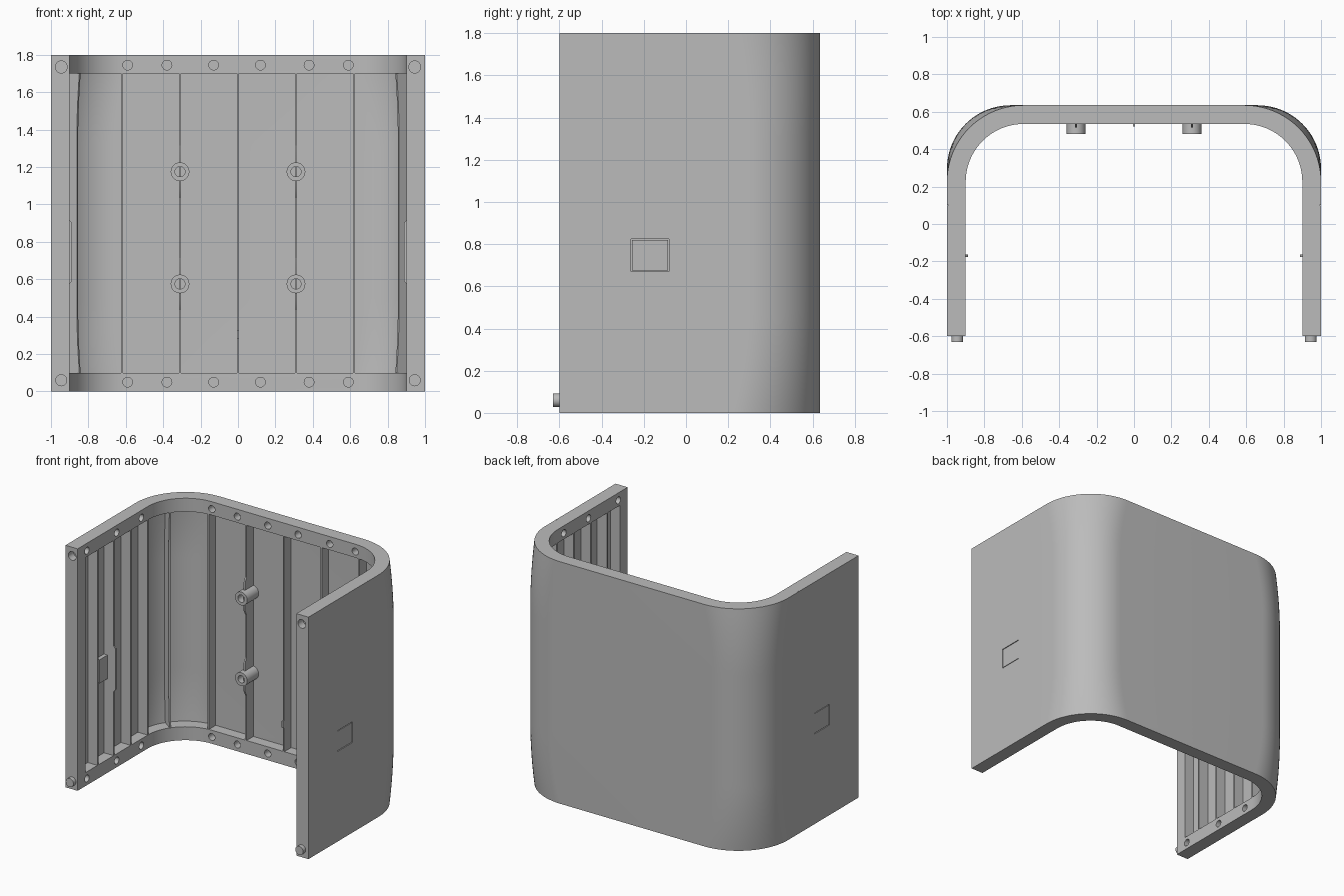
import bpy, bmesh, math
from mathutils import Matrix, Vector

if "Cube" in bpy.data.objects:
    bpy.data.objects.remove(bpy.data.objects["Cube"])

H, RIM, WALL = 1.8, 0.1, 0.02
grey = bpy.data.materials.new("plain_grey")
grey.diffuse_color = (0.5, 0.5, 0.5, 1)
grey.use_nodes = True
grey.node_tree.nodes["Principled BSDF"].inputs["Base Color"].default_value = grey.diffuse_color


def finish(name, bm, angle=30):
    bmesh.ops.recalc_face_normals(bm, faces=bm.faces[:])
    me = bpy.data.meshes.new(name)
    bm.to_mesh(me)
    bm.free()
    me.materials.append(grey)
    ob = bpy.data.objects.new(name, me)
    bpy.context.collection.objects.link(ob)
    smooth(ob, angle)
    return ob


def smooth(ob, angle=30):
    bpy.ops.object.select_all(action='DESELECT')
    ob.select_set(True)
    bpy.context.view_layer.objects.active = ob
    bpy.ops.object.shade_smooth_by_angle(angle=math.radians(angle))


def add_box(bm, lo, hi):
    lo, hi = Vector(lo), Vector(hi)
    m = Matrix.Translation((lo + hi) / 2) @ Matrix.Diagonal((*[abs(d) for d in hi - lo], 1))
    bmesh.ops.create_cube(bm, size=1, matrix=m)


def box(name, lo, hi):
    bm = bmesh.new()
    add_box(bm, lo, hi)
    return finish(name, bm)


def prism(name, pts, offset):
    """Flat outline pushed along an offset vector."""
    bm = bmesh.new()
    f = bm.faces.new([bm.verts.new(p) for p in pts])
    g = bmesh.ops.extrude_face_region(bm, geom=[f])
    bmesh.ops.translate(bm, vec=offset, verts=[v for v in g["geom"] if isinstance(v, bmesh.types.BMVert)])
    return finish(name, bm)


def lathe(name, x, z, prof, n=28):
    """Turn (radius, y) points round an axis along y."""
    bm = bmesh.new()
    vs = [bm.verts.new((x + r, y, z)) for r, y in prof]
    es = [bm.edges.new(p) for p in zip(vs, vs[1:])]
    bmesh.ops.spin(bm, geom=vs + es, cent=(x, 0, z), axis=(0, 1, 0), angle=2 * math.pi, steps=n, use_merge=True)
    bmesh.ops.remove_doubles(bm, verts=bm.verts[:], dist=1e-5)
    return finish(name, bm)


def bulge(z):
    """Corners are fuller at mid height than at both ends."""
    u = min(1, min(z, H - z) / 0.48)
    return 1 - (1 - u) ** 2


def u_profile(z, r, inset):
    """U path in plan: arm, corner, back, corner, arm."""
    cx, cy = 1 - r, 0.635 - r
    arc = [math.radians(90 * i / 20) for i in range(21)]
    half = [(1 - inset, -0.6)] + [(cx + (r - inset) * math.cos(a), cy + (r - inset) * math.sin(a)) for a in arc]
    return [(x, y, z) for x, y in half] + [(-x, y, z) for x, y in reversed(half)]


# Curved shell with thick top and bottom rims and a thin wall between
steps = 24
zs_out = [H * i / (2 * steps) for i in range(2 * steps + 1)]
zs_in = [RIM + (H - 2 * RIM) * i / (2 * steps) for i in range(2 * steps + 1)]
rings = [u_profile(z, 0.41 - 0.07 * bulge(z), 0) for z in zs_out]
rings += [u_profile(z, 0.41, 0.1) for z in (H, H - RIM)]
rings += [u_profile(z, 0.41 - 0.07 * bulge(z), WALL) for z in reversed(zs_in)]
rings += [u_profile(z, 0.41, 0.1) for z in (RIM, 0)]
bm = bmesh.new()
vr = [[bm.verts.new(p) for p in ring] for ring in rings]
for a, b in zip(vr, vr[1:] + vr[:1]):
    for i in range(len(a) - 1):
        bm.faces.new((a[i], a[i + 1], b[i + 1], b[i]))
for e in (0, -1):
    bm.faces.new([r[e] for r in vr])
shell = finish("shell", bm)

# Cutters: rim holes, end holes, side seams and square side recesses
bm = bmesh.new()


def hole(centre, r, axis, depth):
    m = Matrix.Translation(centre) @ Matrix.Rotation(math.pi / 2, 4, axis)
    bmesh.ops.create_cone(bm, cap_ends=True, segments=24, radius1=r, radius2=r, depth=depth, matrix=m)


for z in (0.05, H - 0.055):
    for x in (-0.59, -0.38, -0.13, 0.12, 0.38, 0.59):
        hole((x, 0.53, z), 0.026, 'X', 0.12)
    for s in (-1, 1):
        for y in (-0.49, -0.14, 0.15):
            hole((s * 0.9, y, z), 0.026, 'Y', 0.1)
for s in (-1, 1):
    hole((s * 0.945, -0.6, 1.735), 0.032, 'X', 0.12)
    add_box(bm, (s * 0.993, 0.098, -0.1), (s * 1.05, 0.102, 1.9))
    add_box(bm, (s * 0.99, -0.26, 0.67), (s * 1.05, -0.08, 0.825))
cutter = finish("cutter", bm)
cutter.hide_render = True
mod = shell.modifiers.new("cut", 'BOOLEAN')
mod.object, mod.operation, mod.solver = cutter, 'DIFFERENCE', 'EXACT'
bpy.context.view_layer.objects.active = shell
bpy.ops.object.modifier_apply(modifier="cut")
bpy.data.objects.remove(cutter)
smooth(shell)

T = 0.006  # half thickness of a rib
for s in (-1, 1):
    # Front posts and straight ribs of each arm
    box("front_post", (s * 0.9, -0.6, RIM), (s * 0.985, -0.51, H - RIM))
    for y in (-0.36, -0.17, 0.03, 0.23):
        box("arm_rib", (s * 0.9, y - T, RIM), (s * 0.985, y + T, H - RIM))
    prism("arm_rib_gusset", [(s * 0.905, -0.17 - T, 0.57), (s * 0.887, -0.17 - T, 0.59),
                             (s * 0.887, -0.17 - T, 0.90), (s * 0.905, -0.17 - T, 0.92)], (0, 2 * T, 0))
    # Square side plate in its recess, with a backing block
    box("side_plate", (s * 0.985, -0.255, 0.675), (s * 0.999, -0.085, 0.82))
    box("plate_backing", (s * 0.95, -0.27, 0.66), (s * 0.985, -0.07, 0.835))
    # Locating peg
    lathe("peg", s * 0.945, 0.06, [(0, -0.59), (0.032, -0.59), (0.032, -0.63), (0, -0.63)])
    # Bowed corner rib
    a = math.radians(36)
    zs = [RIM + (H - 2 * RIM) * i / 24 for i in range(25)]
    rz = [(0.305 + 0.027 * bulge(z), z) for z in zs] + [(0.40 + 0.025 * bulge(z), z) for z in reversed(zs)]
    side = Vector((-s * math.sin(a), math.cos(a), 0)) * T
    prism("corner_rib", [Vector((s * (0.59 + r * math.cos(a)), 0.225 + r * math.sin(a), z)) - side
                         for r, z in rz], side * 2)
    # Screw bosses with gussets on the back ribs
    for z in (0.575, 1.175):
        lathe("boss", s * 0.31, z, [(0, 0.625), (0.05, 0.625), (0.05, 0.48), (0.027, 0.48), (0.027, 0.6), (0, 0.6)])
        prism("boss_gusset", [(s * 0.31 - T, 0.54, z - 0.15), (s * 0.31 - T, 0.515, z - 0.1),
                              (s * 0.31 - T, 0.515, z + 0.1), (s * 0.31 - T, 0.54, z + 0.15)], (2 * T, 0, 0))

# Back ribs and small nub on the centre one
for x in (-0.62, -0.31, 0, 0.31, 0.62):
    box("back_rib", (x - T, 0.535, RIM), (x + T, 0.622, H - RIM))
box("centre_nub", (-T, 0.522, 0.28), (T, 0.54, 0.33))
